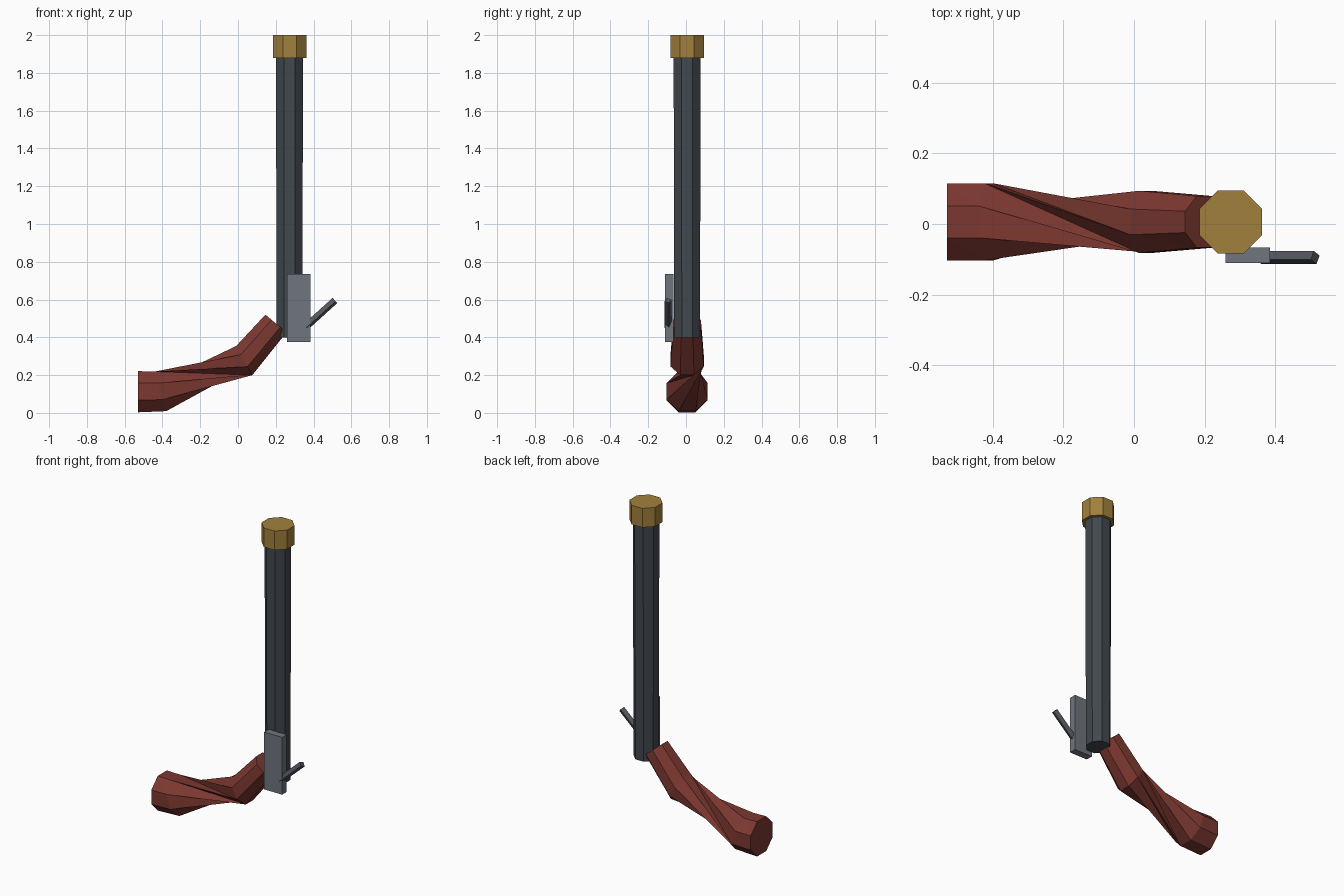
import bpy, bmesh, math
from mathutils import Vector

if "Cube" in bpy.data.objects:
    bpy.data.objects.remove(bpy.data.objects["Cube"])

YC = 0.006           # common centre line of barrel and stock
SIDES = 8


def material(name, rgb):
    m = bpy.data.materials.new(name)
    lin = [((c / 255 + 0.055) / 1.055) ** 2.4 for c in rgb]
    m.diffuse_color = (*lin, 1)
    m.use_nodes = True
    m.node_tree.nodes["Principled BSDF"].inputs["Base Color"].default_value = m.diffuse_color
    return m


wood = material("red_wood", (124, 56, 48))
dark_steel = material("dark_steel", (66, 72, 78))
brass = material("brass", (162, 128, 60))
steel = material("grey_steel", (112, 117, 126))
hammer_steel = material("hammer_steel", (82, 86, 95))


def loft(name, rings, mat):
    """Join equal-length point rings with triangles and cap both ends."""
    bm = bmesh.new()
    loops = [[bm.verts.new(p) for p in ring] for ring in rings]
    n = len(rings[0])
    for a, b in zip(loops, loops[1:]):
        for i in range(n):
            j = (i + 1) % n
            bm.faces.new((a[i], a[j], b[j]))
            bm.faces.new((a[i], b[j], b[i]))
    bm.faces.new(loops[0])
    bm.faces.new(loops[-1])
    bmesh.ops.recalc_face_normals(bm, faces=bm.faces)
    mesh = bpy.data.meshes.new(name)
    bm.to_mesh(mesh)
    bm.free()
    mesh.materials.append(mat)
    ob = bpy.data.objects.new(name, mesh)
    bpy.context.collection.objects.link(ob)
    return ob


def ring(center, u, v, apothem, n=SIDES, turn=0.0):
    """Regular polygon with flat sides, in the plane of u and v."""
    r = apothem / math.cos(math.pi / n)
    c, u, v = Vector(center), Vector(u), Vector(v)
    pts = []
    for k in range(n):
        a = (2 * k + 1) * math.pi / n + turn
        pts.append(c + u * r * math.cos(a) + v * r * math.sin(a))
    return pts


# Barrel and muzzle band: upright octagonal prisms
X, Y, Z = (1, 0, 0), (0, 1, 0), (0, 0, 1)
loft("barrel", [ring((0.272, YC, 0.40), X, Y, 0.068),
                ring((0.273, YC, 1.89), X, Y, 0.0715)], dark_steel)
loft("muzzle_band", [ring((0.274, YC, 1.88), X, Y, 0.089),
                     ring((0.274, YC, 2.00), X, Y, 0.089)], brass)

# Curved stock: x, z, tilt, apothem, twist (quarter turn along the grip)
stations = [(-0.53, 0.112, 0, 0.109, 0),
            (-0.41, 0.114, 16, 0.109, 0),
            (0.033, 0.277, 29, 0.088, 90),
            (0.201, 0.473, 50, 0.073, 90)]
rings = []
for x, z, tilt, ap, twist in stations:
    t = math.radians(tilt)
    up = Vector((-math.sin(t), 0, math.cos(t)))
    # stretch the mitred joint so the grip keeps its thickness
    rings.append(ring((x, YC, z), Y, up, ap, turn=math.radians(twist)))
loft("stock", rings, wood)

# Lock plate on the front side
bpy.ops.mesh.primitive_cube_add(size=1, location=(0.322, -0.0885, 0.555))
plate = bpy.context.object
plate.name = "lock_plate"
plate.scale = (0.125, 0.045, 0.36)
plate.data.materials.append(steel)

# Hammer: thin square bar, leaning out and rolled about its own length
axis = Vector((0.74, 0, 0.67))
across = Vector((0.67, 0, -0.74))
roll = math.radians(28)
tip = Vector((0.513, -0.095, 0.595))
loft("hammer", [ring(tip - axis * s, Y, across, 0.0137, 4, roll)
                for s in (0.21, 0)], hammer_steel)
